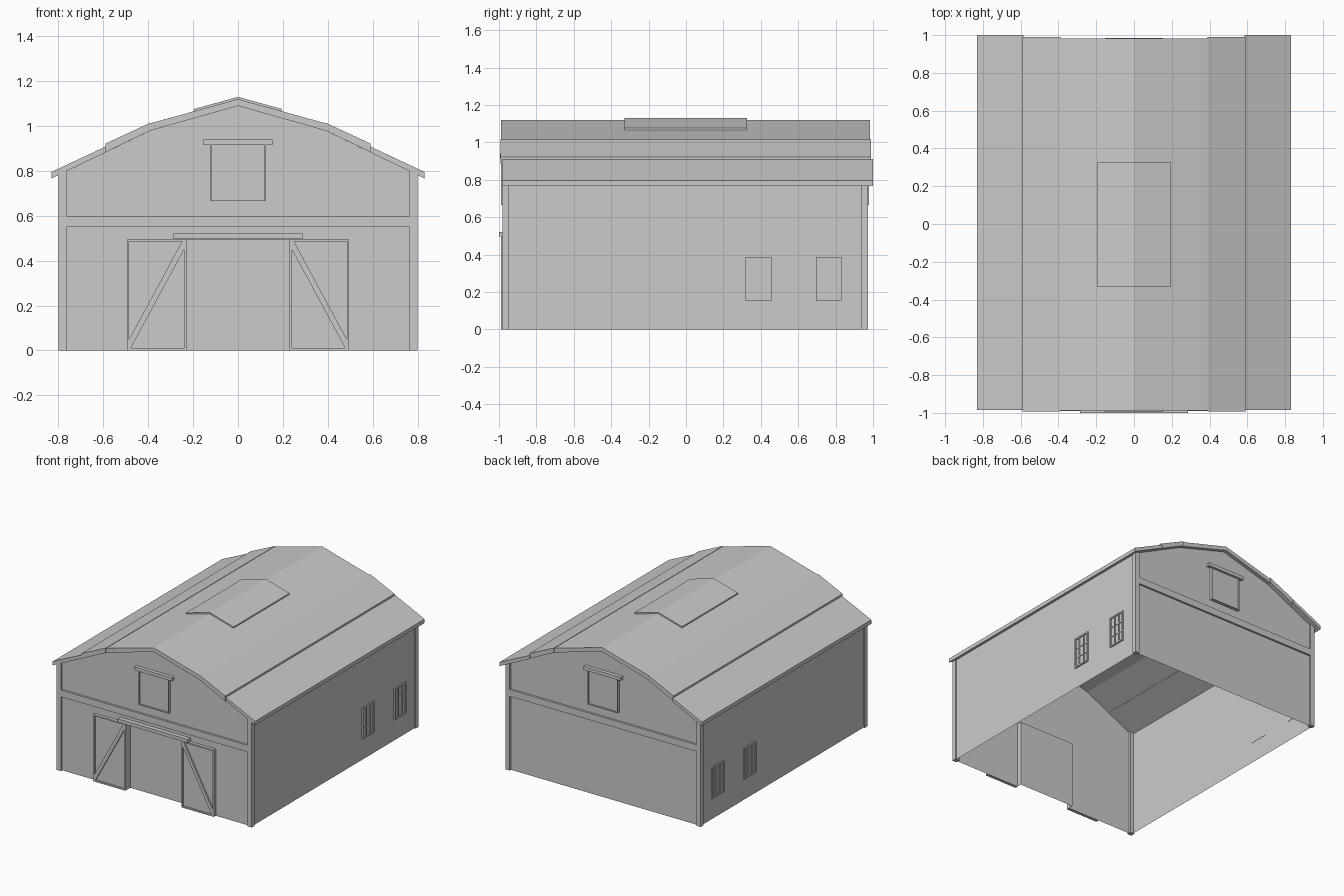
import bpy, bmesh

if "Cube" in bpy.data.objects:
    bpy.data.objects.remove(bpy.data.objects["Cube"])


def mesh(name, verts, faces):
    me = bpy.data.meshes.new(name)
    me.from_pydata(verts, [], faces)
    bm = bmesh.new()
    bm.from_mesh(me)
    bmesh.ops.recalc_face_normals(bm, faces=bm.faces)
    bm.to_mesh(me)
    bm.free()
    ob = bpy.data.objects.new(name, me)
    bpy.context.collection.objects.link(ob)
    return ob


def prism(name, pts, y0, y1):
    """Extrude an (x, z) profile along y."""
    n = len(pts)
    verts = [(x, y0, z) for x, z in pts] + [(x, y1, z) for x, z in pts]
    faces = [list(range(n)), list(range(2 * n - 1, n - 1, -1))]
    faces += [[i, (i + 1) % n, n + (i + 1) % n, n + i] for i in range(n)]
    return mesh(name, verts, faces)


def box(name, x0, x1, y0, y1, z0, z1):
    return prism(name, [(x0, z0), (x1, z0), (x1, z1), (x0, z1)], y0, y1)


FRONT, BACK = -0.982, 0.972      # outer faces of the corner posts
SIDES = ((1, "right"), (-1, "left"))
ENDS = ((FRONT, 1, "front"), (BACK, -1, "back"))   # inward direction

# Gable walls, open sheets; the front one is notched for the doorway
gable = [(0.79, 0), (0.79, 0.787), (0.39, 0.98), (0, 1.09),
         (-0.39, 0.98), (-0.79, 0.787), (-0.79, 0)]
notch = [(-0.23, 0), (-0.23, 0.495), (0.23, 0.495), (0.23, 0)]
for y, d, end in ENDS:
    pts = gable + (notch if end == "front" else [])
    mesh(end + "_gable_wall", [(x, y + d * 0.015, z) for x, z in pts],
         [list(range(len(pts)))])

# Recessed doorway
yf, yr = FRONT + 0.015, FRONT + 0.05
mesh("doorway_recess",
     [(x, yf, z) for x, z in notch] + [(x, yr, z) for x, z in notch],
     [(0, 1, 5, 4), (1, 2, 6, 5), (2, 3, 7, 6), (4, 5, 6, 7)])

# Side walls and corner posts
for s, side in SIDES:
    x = s * 0.79
    mesh(side + "_wall", [(x, FRONT + 0.015, 0), (x, BACK - 0.015, 0),
                          (x, BACK - 0.015, 0.787), (x, FRONT + 0.015, 0.787)],
         [(0, 1, 2, 3)])
    for y, d, end in ENDS:
        prism(f"{end}_{side}_post", [(s * 0.765, 0), (s * 0.80, 0),
              (s * 0.80, 0.783), (s * 0.765, 0.799)], y, y + d * 0.033)

# Cross beams and loft hatches on both gables
for y, d, end in ENDS:
    box(end + "_beam", -0.765, 0.765, y, y + d * 0.015, 0.55, 0.60)
    yo, yi = y - d * 0.007, y + d * 0.015
    box(end + "_hatch_panel", -0.123, 0.123, y + d * 0.006, yi, 0.665, 0.915)
    for s, side in SIDES:
        box(f"{end}_hatch_{side}_rim", s * 0.119, s * 0.123, yo, yi, 0.665, 0.915)
    box(end + "_hatch_bottom_rim", -0.119, 0.119, yo, yi, 0.665, 0.669)
    box(end + "_hatch_header", -0.153, 0.153, y - d * 0.012, yi, 0.915, 0.94)

# Sliding doors with frames and diagonal braces
for s, side in SIDES:
    n = side + "_door"
    y0, y1 = -0.990, -0.979
    box(n + "_panel", s * 0.23, s * 0.495, y1, -0.967, 0, 0.495)
    box(n + "_inner_stile", s * 0.23, s * 0.24, y0, y1, 0, 0.495)
    box(n + "_outer_stile", s * 0.485, s * 0.495, y0, y1, 0, 0.495)
    box(n + "_bottom_rail", s * 0.24, s * 0.485, y0, y1, 0, 0.01)
    box(n + "_top_rail", s * 0.24, s * 0.485, y0, y1, 0.485, 0.495)
    prism(n + "_brace", [(s * a, b) for a, b in (
        (0.485, 0.01), (0.485, 0.05), (0.25, 0.485), (0.24, 0.485),
        (0.24, 0.45), (0.478, 0.01))], y0, y1)
box("door_track", -0.287, 0.287, -1.0, -0.967, 0.497, 0.522)

# Windows: three by three panes
for s, side in SIDES:
    for k, yc in enumerate((0.388, 0.763)):
        n = f"{side}_window_{k + 1}"
        xi, xo = s * 0.788, s * 0.80
        z0, z1, h = 0.155, 0.387, 0.069
        box(n + "_glass", xi, s * 0.792, yc - h, yc + h, z0, z1)
        for e in (-1, 1):
            box(n + "_stile", xi, xo, yc + e * h, yc + e * (h - 0.011), z0, z1)
            box(n + "_mullion", xi, s * 0.798, yc + e * 0.022 - 0.004,
                yc + e * 0.022 + 0.004, z0 + 0.011, z1 - 0.011)
            zc = (z0 + z1) / 2 + e * 0.037
            box(n + "_muntin", xi, s * 0.797, yc - h + 0.011, yc + h - 0.011,
                zc - 0.004, zc + 0.004)
        for a, b in ((z0, z0 + 0.011), (z1 - 0.011, z1)):
            box(n + "_rail", xi, xo, yc - h + 0.011, yc + h - 0.011, a, b)

# Overlapping roof panels
panels = {
    "lower": ([(0.83, 0.767), (0.83, 0.796), (0.585, 0.911), (0.585, 0.885)], -0.985, 1.0),
    "middle": ([(0.59, 0.884), (0.59, 0.922), (0.39, 1.015), (0.39, 0.98)], -0.992, 0.99),
    "upper": ([(0.395, 0.978), (0.395, 1.011), (0, 1.12), (0, 1.09)], -0.988, 0.983),
}
for name, (pts, y0, y1) in panels.items():
    for s, side in SIDES:
        prism(f"{side}_{name}_roof", [(s * x, z) for x, z in pts], y0, y1)

# Raised ridge cap
prism("ridge_cap", [(-0.195, 1.063), (-0.195, 1.076), (0, 1.13),
                    (0.195, 1.076), (0.195, 1.063), (0, 1.117)], -0.33, 0.325)
